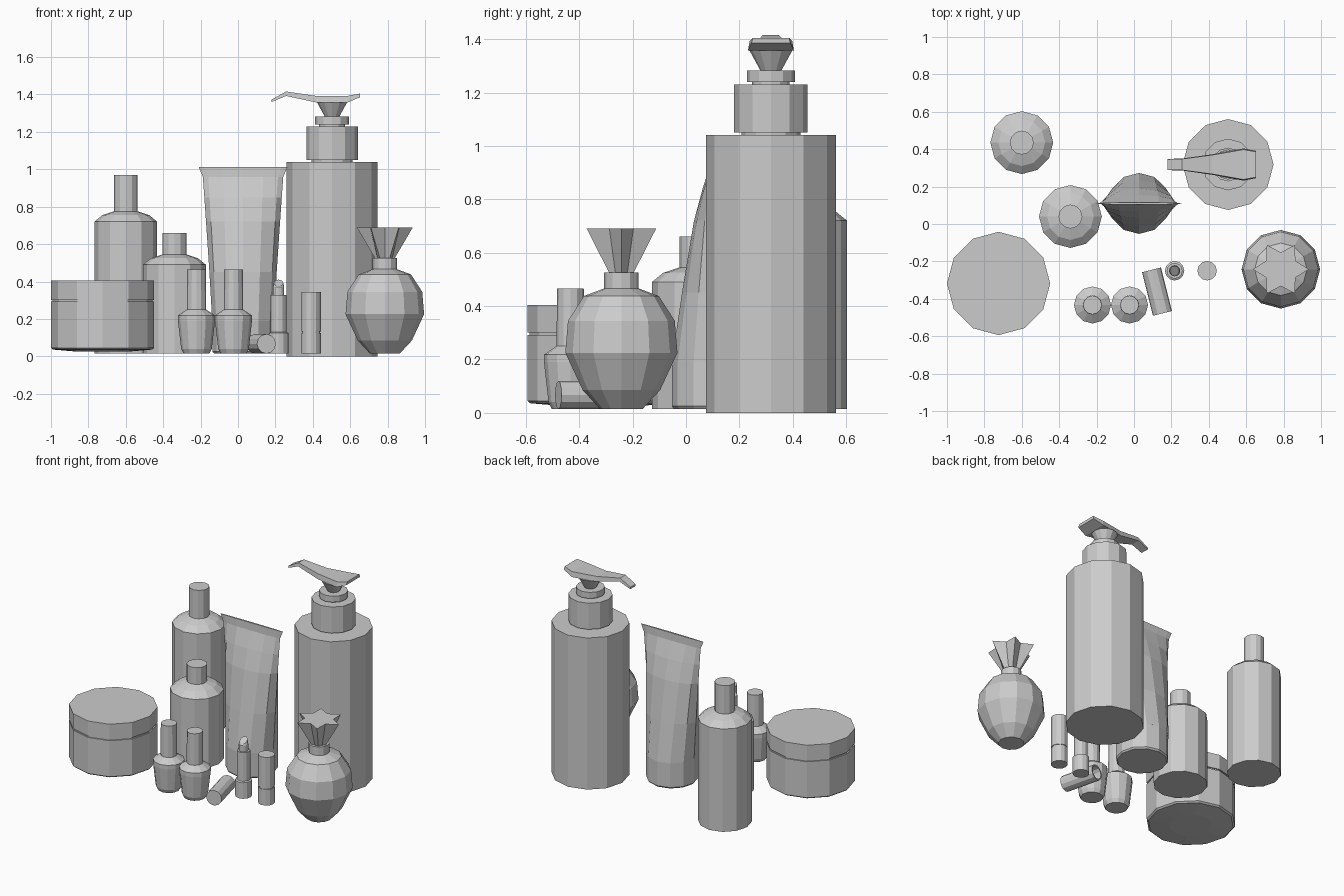
import bpy, bmesh
from math import sin, cos, pi
from mathutils import Vector, Matrix

if "Cube" in bpy.data.objects:
    bpy.data.objects.remove(bpy.data.objects["Cube"])


def finish(name, bm):
    bmesh.ops.recalc_face_normals(bm, faces=bm.faces)
    me = bpy.data.meshes.new(name)
    bm.to_mesh(me)
    bm.free()
    ob = bpy.data.objects.new(name, me)
    bpy.context.collection.objects.link(ob)
    return ob


def loft(name, rings):
    """Skin a list of equal-length point rings and cap both ends."""
    bm = bmesh.new()
    vs = [[bm.verts.new(p) for p in r] for r in rings]
    n = len(vs[0])
    for a, b in zip(vs, vs[1:]):
        for i in range(n):
            j = (i + 1) % n
            bm.faces.new((a[i], a[j], b[j], b[i]))
    bm.faces.new(vs[0])
    bm.faces.new(vs[-1])
    return finish(name, bm)


def ring(x, y, z, rx, ry=None, n=12):
    ry = rx if ry is None else ry
    return [(x + rx * cos(2 * pi * i / n), y + ry * sin(2 * pi * i / n), z) for i in range(n)]


def lathe(name, x, y, profile):
    """Twelve-sided turned part from (radius, height) pairs."""
    return loft(name, [ring(x, y, z, r) for r, z in profile])


# Cream jar: body with raised foot, seam and lid
lathe("cream_jar", -0.724, -0.318, [(.135, .025), (.265, .036), (.276, .045), (.276, .292),
                                    (.268, .292), (.268, .302), (.276, .302), (.276, .405)])

# Two shouldered bottles
for name, x, y, body, cap in (("tall_bottle", -.60, .435, .72, .97),
                              ("medium_bottle", -.34, .04, .49, .66)):
    lathe(name, x, y, [(.168, .015), (.168, body), (.125, body + .035), (.064, body + .055),
                       (.064, cap)])

# Squeeze tube: round cap, body flattening to a crimped end
tx, ty = .027, .11
lathe("tube_cap", tx, ty, [(.155, .015), (.163, .025), (.163, .19)])
loft("tube_body", [ring(tx, ty, z, rx, ry) for z, rx, ry in
                   ((.19, .165, .163), (.45, .18, .125), (.72, .198, .08),
                    (.85, .207, .045), (.96, .215, .008), (1.012, .237, .006))])

# Pump bottle with collar and neck ring
px, py = .503, .318
lathe("pump_bottle", px, py, [(.243, 0), (.243, 1.04)])
lathe("pump_collar", px, py, [(.11, 1.04), (.11, 1.05), (.138, 1.05), (.138, 1.23), (.07, 1.23),
                              (.07, 1.24), (.09, 1.24), (.09, 1.282), (.04, 1.282)])
lathe("pump_stem", px, py, [(.038, 1.28), (.08, 1.357)])

# Pump spout: sections (x, half width, bottom, top)
loft("pump_spout", [[(x, py - w, b), (x, py + w, b), (x, py + w * .93, t), (x, py - w * .93, t)]
                    for x, w, b, t in ((.18, .03, 1.36, 1.373), (.257, .032, 1.392, 1.416),
                                       (.42, .055, 1.357, 1.392), (.585, .086, 1.357, 1.392),
                                       (.652, .073, 1.385, 1.405))])

# Perfume flask with six-pointed flared stopper
fx, fy = .785, -.242
lathe("perfume_flask", fx, fy, [(.08, .015), (.145, .085), (.21, .225), (.2, .345), (.14, .438),
                                (.065, .466), (.065, .525), (.05, .525)])


def star(z, outer, inner):
    return [(fx + r * cos(i * pi / 6), fy + r * sin(i * pi / 6), z)
            for i in range(12) for r in [inner if i % 2 else outer]]


loft("perfume_stopper", [star(.525, .053, .045), star(.69, .15, .09)])

# Pair of nail polish bottles
for i, x in enumerate((-.222, -.024)):
    lathe("polish_bottle_%d" % (i + 1), x, -.433, [(.07, .015), (.082, .04), (.099, .19), (.099, .218),
                                                   (.052, .25), (.05, .465)])

# Closed lipstick
lathe("closed_lipstick", .391, -.25, [(.052, .015), (.052, .125), (.048, .125), (.048, .132),
                                      (.052, .132), (.052, .345)])

# Open lipstick: base, inner sleeve and slanted bullet
lx, ly = .217, -.25
lathe("lipstick_base", lx, ly, [(.052, .015), (.052, .125), (.042, .13), (.042, .327)])
loft("lipstick_bullet", [ring(lx, ly, .325, .03), ring(lx, ly, .37, .03),
                         [(x, y, .375 + (y - ly + .025) * .7)
                          for x, y, _ in ring(lx, ly, 0, .025)]])

# Lipstick cap lying on its side, hollow at the rear end
cap = lathe("lipstick_cap", 0, 0, [(.052, 0), (.052, .24), (.043, .24), (.043, .02)])
start, end = Vector((.152, -.478, .067)), Vector((.094, -.246, .067))
rot = (end - start).to_track_quat('Z', 'Y').to_matrix().to_4x4()
cap.data.transform(Matrix.Translation(start) @ rot)
